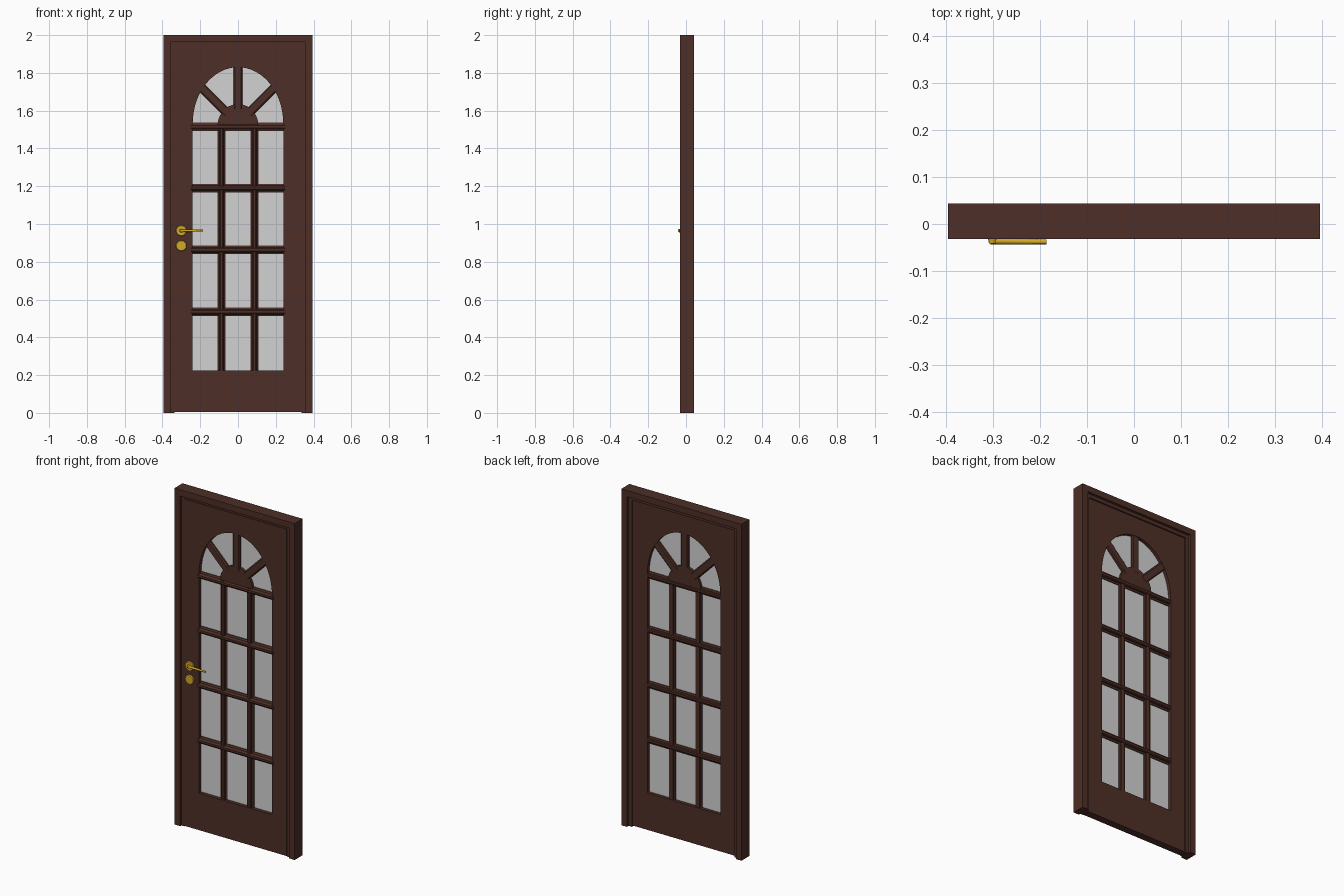
import bpy, bmesh, math
from mathutils import Matrix, Vector

old = bpy.data.objects.get("Cube")
if old:
    bpy.data.objects.remove(old, do_unlink=True)


def material(name, rgb):
    m = bpy.data.materials.new(name)
    m.use_nodes = True
    m.diffuse_color = (*rgb, 1)
    m.node_tree.nodes["Principled BSDF"].inputs["Base Color"].default_value = (*rgb, 1)
    return m


wood = material("dark brown wood", (0.075, 0.028, 0.020))
glass = material("pale grey glass", (0.65, 0.65, 0.65))
brass = material("golden brass", (0.65, 0.40, 0.02))


def finish(name, bm, mat, smooth=False):
    bmesh.ops.recalc_face_normals(bm, faces=bm.faces)
    mesh = bpy.data.meshes.new(name)
    bm.to_mesh(mesh)
    bm.free()
    mesh.materials.append(mat)
    ob = bpy.data.objects.new(name, mesh)
    bpy.context.collection.objects.link(ob)
    if smooth:
        bpy.ops.object.select_all(action='DESELECT')
        ob.select_set(True)
        bpy.context.view_layer.objects.active = ob
        bpy.ops.object.shade_smooth_by_angle(angle=math.radians(35))
    return ob


def plate(name, outlines, y_front, y_back, mat):
    """Flat board in the xz plane; outlines after the first are holes."""
    bm = bmesh.new()
    edges = []
    for pts in outlines:
        vs = [bm.verts.new((x, (y_front + y_back) / 2, z)) for x, z in pts]
        edges += [bm.edges.new((a, b)) for a, b in zip(vs, vs[1:] + vs[:1])]
    bmesh.ops.triangle_fill(bm, edges=edges, use_beauty=True, use_dissolve=False)
    ob = finish(name, bm, mat)
    mod = ob.modifiers.new("thickness", 'SOLIDIFY')
    mod.thickness = y_back - y_front
    mod.offset = 0
    return ob


def bar(name, profile, length, centre, angle):
    """Profile (across, depth) swept along x, turned about y."""
    bm = bmesh.new()
    rings = [[bm.verts.new((s * length / 2, d, u)) for u, d in profile] for s in (-1, 1)]
    n = len(profile)
    for i in range(n):
        j = (i + 1) % n
        bm.faces.new((rings[0][i], rings[0][j], rings[1][j], rings[1][i]))
    for r in rings:
        bm.faces.new(r)
    bmesh.ops.transform(bm, verts=bm.verts, matrix=Matrix.Translation(centre)
                        @ Matrix.Rotation(angle, 4, 'Y'))
    return finish(name, bm, wood)


def rod(name, start, end, r1, r2):
    a, b = Vector(start), Vector(end)
    bm = bmesh.new()
    bmesh.ops.create_cone(bm, cap_ends=True, segments=24, radius1=r1, radius2=r2,
                          depth=(b - a).length)
    turn = (b - a).to_track_quat('Z', 'Y').to_matrix().to_4x4()
    bmesh.ops.transform(bm, verts=bm.verts, matrix=Matrix.Translation((a + b) / 2) @ turn)
    return finish(name, bm, brass, True)


def half_ellipse(rx, rz, z, n=32):
    return [(rx * math.cos(math.pi * i / n), z + rz * math.sin(math.pi * i / n))
            for i in range(n + 1)]


# Main sizes
HALF, TOP = 0.395, 2.0
OPEN, SILL, SPRING, RISE = 0.24, 0.225, 1.53, 0.30

# Mitred, rebated frame on three sides
profile = [(0, -0.032), (0.037, -0.032), (0.037, -0.020), (0.058, -0.020),
           (0.058, 0.028), (0.037, 0.028), (0.037, 0.043), (0, 0.043)]
bm = bmesh.new()
stations = []
for side, top in ((-1, 0), (-1, 1), (1, 1), (1, 0)):
    stations.append([bm.verts.new((side * (HALF - o), y, top * (TOP - o)))
                     for o, y in profile])
for a, b in zip(stations, stations[1:]):
    for i in range(len(profile)):
        j = (i + 1) % len(profile)
        bm.faces.new((a[i], a[j], b[j], b[i]))
bm.faces.new(stations[0])
bm.faces.new(stations[-1])
finish("door_frame", bm, wood)

# Door leaf with the arched opening, and its glass
opening = half_ellipse(OPEN, RISE, SPRING) + [(-OPEN, SILL), (OPEN, SILL)]
leaf = [(-0.337, 0.005), (0.337, 0.005), (0.337, 1.948), (-0.337, 1.948)]
plate("door_leaf", [leaf, opening], -0.024, 0.020, wood)
pane = half_ellipse(OPEN + 0.005, RISE + 0.005, SPRING) + [
    (-OPEN - 0.005, SILL - 0.005), (OPEN + 0.005, SILL - 0.005)]
plate("glass_pane", [pane], -0.003, 0.001, glass)

# Moulded glazing bars: a rounded rib on a wider shoulder
quarter = [(0.022, 0.008), (0.013, 0.013), (0.011, 0.022), (0.006, 0.027)]


def moulding(front, back):
    f = [(u, -d * front) for u, d in quarter]
    b = [(u, d * back) for u, d in reversed(quarter)]
    right = b + f
    return right + [(-u, d) for u, d in reversed(right)]


for i, z in enumerate((0.535, 0.863, 1.190, 1.515)):
    bar(f"horizontal_bar_{i + 1}", moulding(1, 0.7), 0.5, (0, 0, z), 0)
for name, x in (("right", -0.0875), ("left", 0.0875)):
    bar(f"vertical_bar_{name}", moulding(0.85, 0.6), SPRING - SILL,
        (x, 0, (SPRING + SILL) / 2), math.pi / 2)

# Fan light: hub and three spokes
plate("fan_hub", [half_ellipse(0.108, 0.115, SPRING - 0.01, 20)], -0.018, 0.016, wood)
spoke = [(-0.023, -0.012), (-0.017, -0.019), (0.017, -0.019), (0.023, -0.012),
         (0.023, 0.012), (0.017, 0.017), (-0.017, 0.017), (-0.023, 0.012)]
for name, deg, end in (("right", 135, 0.275), ("middle", 90, 0.31), ("left", 45, 0.275)):
    a = math.radians(deg)
    mid = (end + 0.08) / 2
    bar(f"fan_spoke_{name}", spoke, end - 0.08,
        (mid * math.cos(a), 0, SPRING + mid * math.sin(a)), -a)

# Brass handle and lock plate
HX, HZ = -0.30, 0.965
for name, z in (("handle_rose", HZ), ("lock_plate", HZ - 0.08)):
    rod(name, (HX, -0.022, z), (HX, -0.031, z), 0.029, 0.026)
rod("handle_neck", (HX, -0.03, HZ), (HX, -0.041, HZ), 0.010, 0.008)
rod("handle_lever", (HX - 0.004, -0.036, HZ), (-0.186, -0.038, HZ), 0.007, 0.005)
